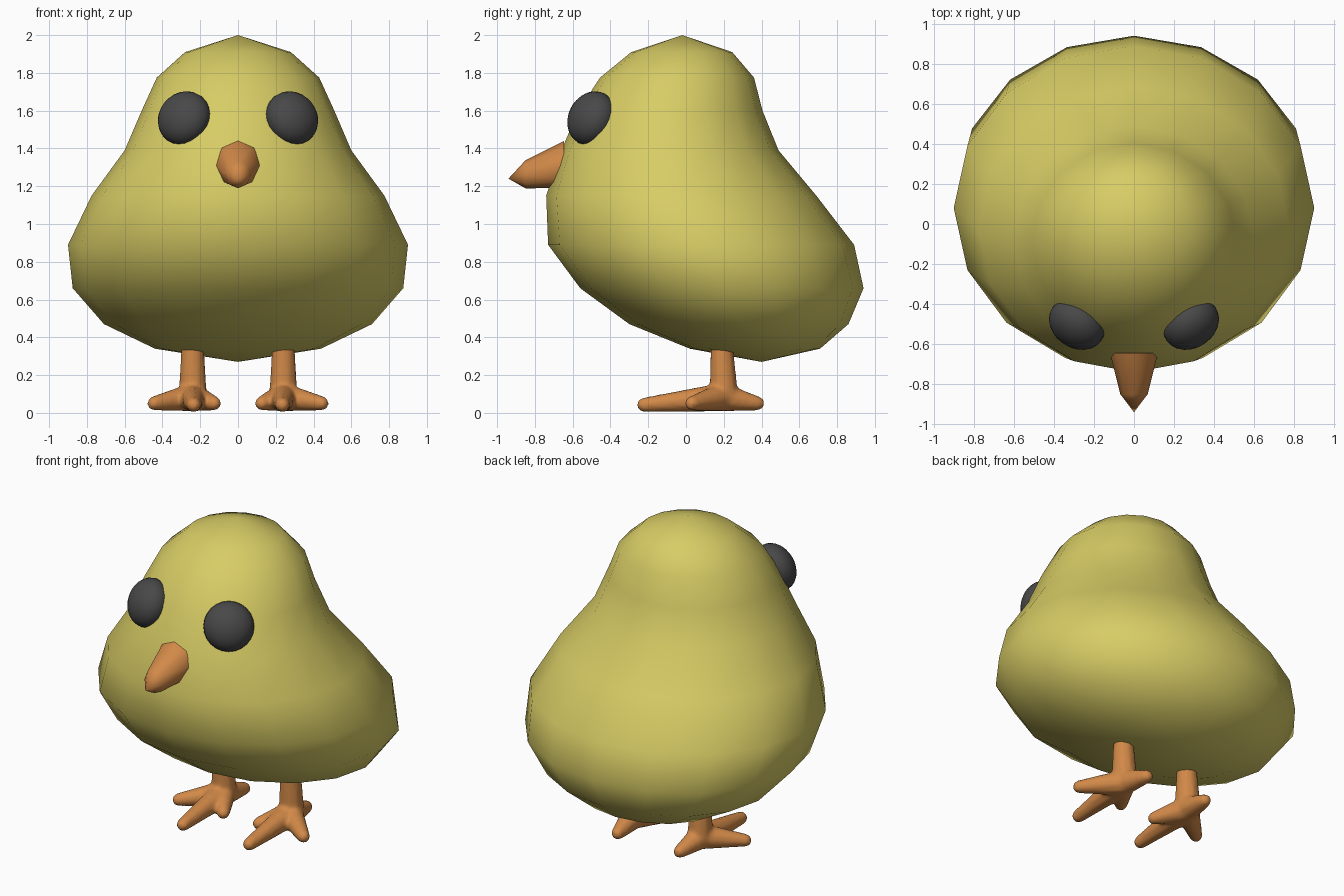
import bpy, bmesh, math
from mathutils import Vector

cube = bpy.data.objects.get("Cube")
if cube:
    bpy.data.objects.remove(cube, do_unlink=True)


def material(name, rgb):
    mat = bpy.data.materials.new(name)
    mat.use_nodes = True
    mat.diffuse_color = (*rgb, 1)
    mat.node_tree.nodes["Principled BSDF"].inputs["Base Color"].default_value = (*rgb, 1)
    return mat


yellow = material("down_yellow", (0.68, 0.60, 0.13))
orange = material("leg_orange", (0.64, 0.25, 0.065))
dark = material("eye_charcoal", (0.065, 0.065, 0.065))


def finish(bm, name, mat, smooth=True):
    bmesh.ops.recalc_face_normals(bm, faces=bm.faces)
    mesh = bpy.data.meshes.new(name)
    bm.to_mesh(mesh)
    bm.free()
    mesh.materials.append(mat)
    mesh.polygons.foreach_set("use_smooth", [smooth] * len(mesh.polygons))
    obj = bpy.data.objects.new(name, mesh)
    bpy.context.collection.objects.link(obj)
    return obj


def loft(bm, rings, sides, start, end):
    """Skin elliptical rings (centre, axis u, axis v) and close to a point at each end."""
    loops = []
    for centre, u, v in rings:
        angles = [math.tau * i / sides for i in range(sides)]
        loops.append([bm.verts.new(centre + u * math.cos(a) + v * math.sin(a)) for a in angles])
    for low, high in zip(loops, loops[1:]):
        for i in range(sides):
            j = (i + 1) % sides
            bm.faces.new((low[i], low[j], high[j], high[i]))
    for loop, point in ((loops[0], start), (loops[-1], end)):
        tip = bm.verts.new(point)
        for i in range(sides):
            bm.faces.new((loop[i], loop[(i + 1) % sides], tip))


def limb(bm, a, b, ra, rb):
    """Tapered tube with rounded ends."""
    a, b = Vector(a), Vector(b)
    axis = (b - a).normalized()
    u = axis.orthogonal().normalized()
    v = axis.cross(u)
    rings = [(a - axis * ra * 0.6, u * ra * 0.75, v * ra * 0.75),
             (a, u * ra, v * ra), (b, u * rb, v * rb),
             (b + axis * rb * 0.6, u * rb * 0.75, v * rb * 0.75)]
    loft(bm, rings, 10, a - axis * ra, b + axis * rb)


# Body: level rings given as height, front y, back y, half width
profile = [(0.34, 0.02, 0.71, 0.44), (0.47, -0.30, 0.86, 0.71), (0.66, -0.56, 0.94, 0.875),
           (0.89, -0.73, 0.89, 0.90), (1.15, -0.74, 0.69, 0.775), (1.39, -0.66, 0.49, 0.60),
           (1.60, -0.57, 0.405, 0.51), (1.775, -0.455, 0.36, 0.43), (1.91, -0.29, 0.245, 0.28)]
bm = bmesh.new()
rings = [(Vector((0, (f + b) / 2, z)), Vector((w, 0, 0)), Vector((0, (b - f) / 2, 0)))
         for z, f, b, w in profile]
loft(bm, rings, 16, (0, 0.40, 0.27), (0, -0.02, 2.0))
finish(bm, "body", yellow)

# Beak: eight-sided, drooping to a point
bm = bmesh.new()
rings = [(Vector((0, y, z)), Vector((w, 0, 0)), Vector((0, 0, h)))
         for y, z, w, h in ((-0.645, 1.315, 0.12, 0.125), (-0.85, 1.263, 0.068, 0.074))]
loft(bm, rings, 8, (0, -0.645, 1.315), (0, -0.94, 1.24))
beak = finish(bm, "beak", orange)
bpy.context.view_layer.objects.active = beak
beak.select_set(True)
bpy.ops.object.shade_smooth_by_angle(angle=math.radians(50))
beak.select_set(False)

for side, label in ((1, "left"), (-1, "right")):
    # Eye: flattened ball lying against the head
    bm = bmesh.new()
    bmesh.ops.create_uvsphere(bm, u_segments=24, v_segments=14, radius=0.148)
    eye = finish(bm, label + "_eye", dark)
    normal = Vector((side * 0.5, -0.75, 0.4))
    eye.rotation_euler = normal.to_track_quat("Z", "Y").to_euler()
    eye.scale = (1, 1, 0.76)
    eye.location = (side * 0.285, -0.50, 1.56)

    # Leg and four toes, fused into one soft shape
    bm = bmesh.new()
    x = side * 0.24
    limb(bm, (x, 0.20, 0.09), (x, 0.19, 0.36), 0.077, 0.06)
    toes = ((0.235, -0.225, 0.042), (0.445, 0.03, 0.05), (0.125, 0.03, 0.05), (0.22, 0.38, 0.05))
    for tx, ty, tz in toes:
        limb(bm, (x, 0.19, 0.083), (side * tx, ty, tz), 0.077, 0.039)
    leg = finish(bm, label + "_leg", orange)
    fuse = leg.modifiers.new("fuse", "REMESH")
    fuse.mode = "VOXEL"
    fuse.voxel_size = 0.012
    fuse.use_smooth_shade = True
    soften = leg.modifiers.new("soften", "SMOOTH")
    soften.factor = 0.5
    soften.iterations = 6
